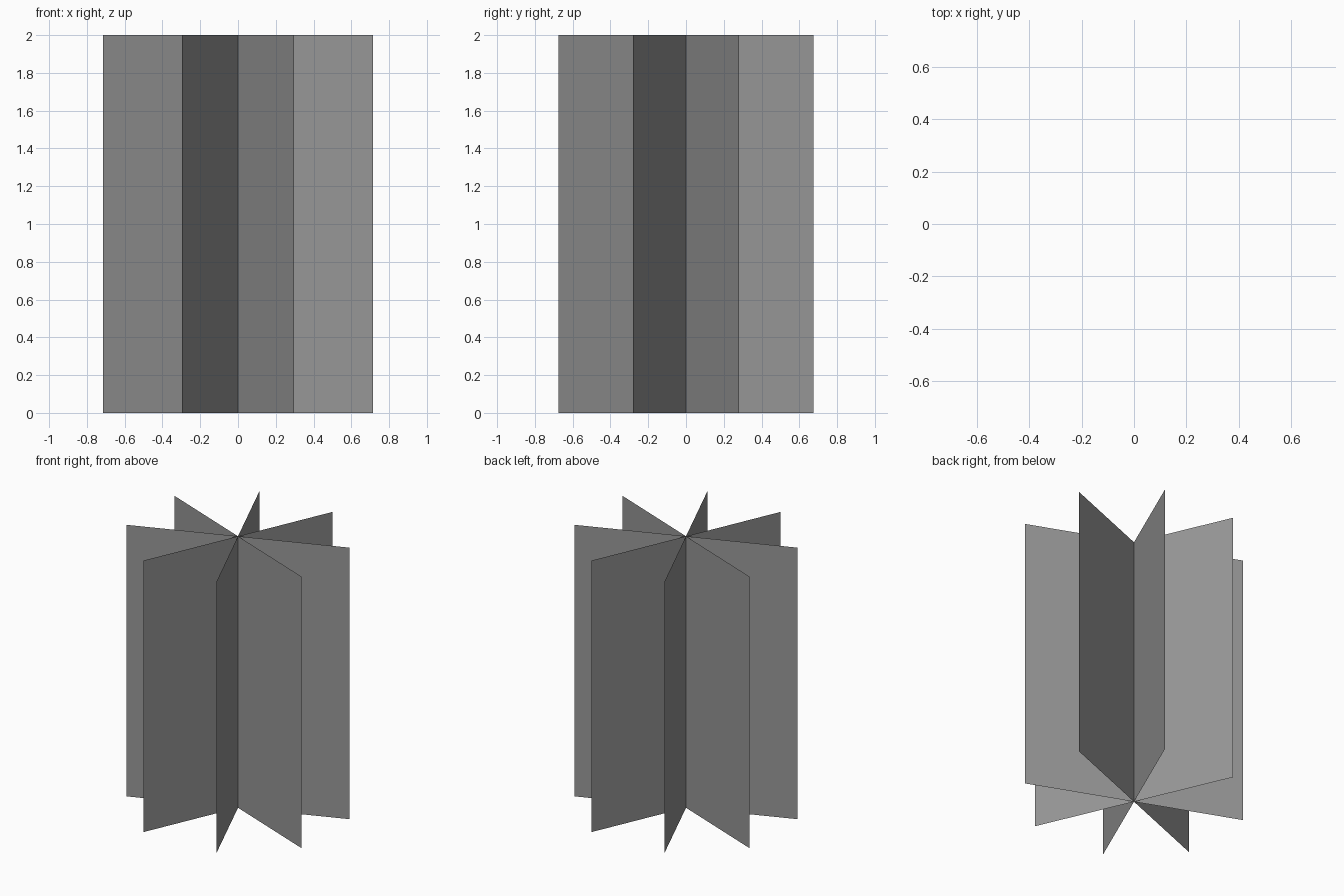
import bpy
import bmesh
from math import cos, sin, radians

if "Cube" in bpy.data.objects:
    bpy.data.objects.remove(bpy.data.objects["Cube"])

HEIGHT = 2.0
RX, RY = 0.773, 0.731  # slightly oval footprint

# Dark grey for every card
grey = bpy.data.materials.new("dark_grey")
grey.diffuse_color = (0.31, 0.31, 0.31, 1)
grey.use_nodes = True
grey.node_tree.nodes["Principled BSDF"].inputs["Base Color"].default_value = grey.diffuse_color


def crossed_card(name, angle):
    """Upright flat card through the central axis."""
    x, y = RX * cos(angle), RY * sin(angle)
    bm = bmesh.new()
    corners = [(-x, -y, 0), (x, y, 0), (x, y, HEIGHT), (-x, -y, HEIGHT)]
    bm.faces.new([bm.verts.new(c) for c in corners])
    mesh = bpy.data.meshes.new(name)
    bm.to_mesh(mesh)
    bm.free()
    mesh.materials.append(grey)
    obj = bpy.data.objects.new(name, mesh)
    bpy.context.collection.objects.link(obj)


# Four cards fanned evenly around the axis make eight fins
for i in range(4):
    crossed_card(f"crossed_card_{i + 1}", radians(22.5 + 45 * i))
